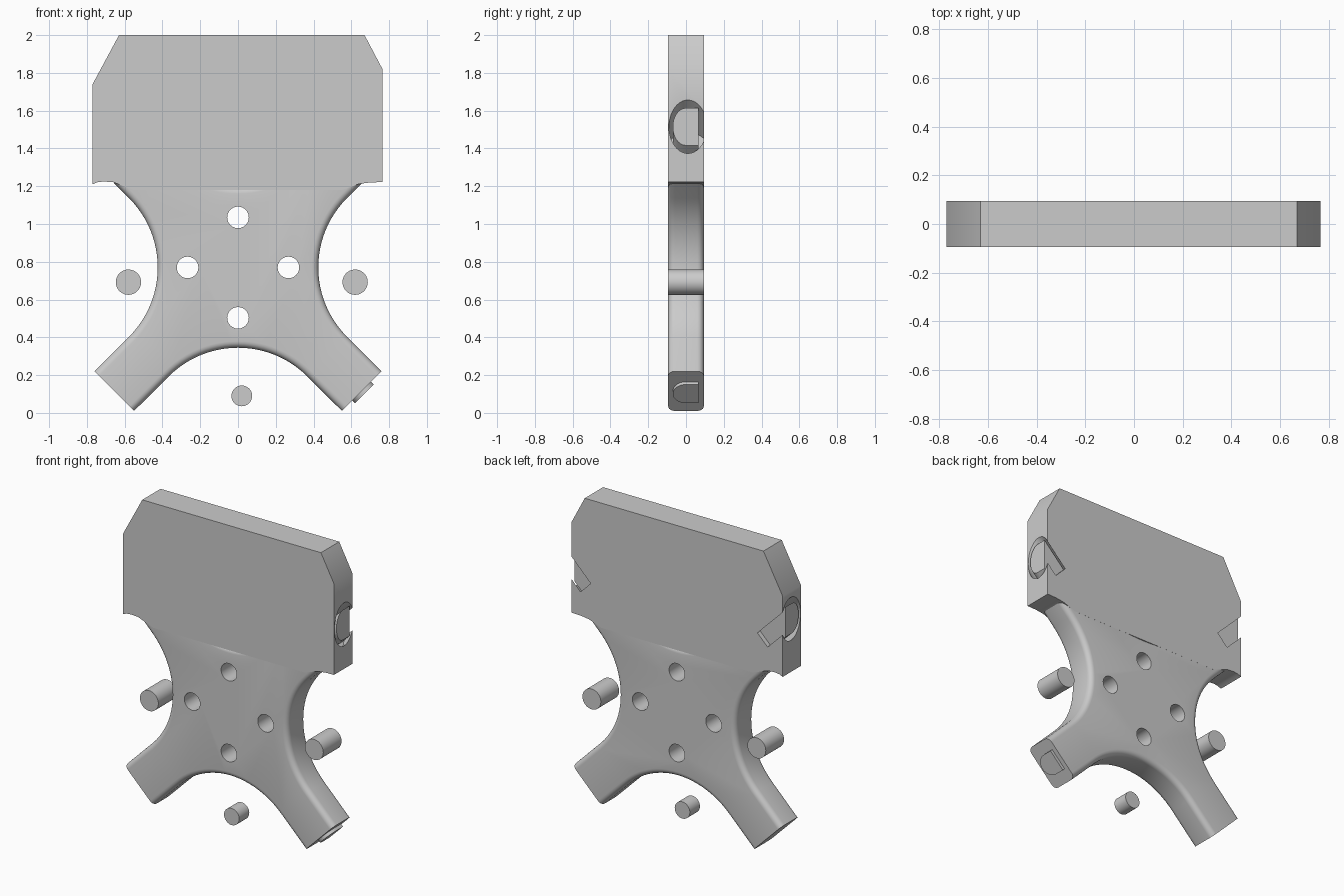
import bpy, bmesh
from math import sin, cos, pi, radians
from mathutils import Vector

if "Cube" in bpy.data.objects:
    bpy.data.objects.remove(bpy.data.objects["Cube"])

HUB = Vector((0, 0, 0.77))       # centre of the cross-shaped plate
T = 0.095                        # half thickness


def prism(name, pts, lo, hi, origin=(0, 0, 0), u=(1, 0, 0), v=(0, 0, 1), w=(0, 1, 0),
          rounded=None, radius=0.035):
    """Extrude a profile (u, v) along w; optionally round the rim edges picked by rounded(i)."""
    o, u, v, w = (Vector(a) for a in (origin, u, v, w))
    bm = bmesh.new()
    n = len(pts)
    rings = [[bm.verts.new(o + a * u + b * v + h * w) for a, b in pts] for h in (lo, hi)]
    for r in rings:
        bm.faces.new(r)
    for i in range(n):
        j = (i + 1) % n
        bm.faces.new((rings[0][i], rings[0][j], rings[1][j], rings[1][i]))
    bmesh.ops.recalc_face_normals(bm, faces=bm.faces[:])
    if rounded:
        rim = [bm.edges.get((r[i], r[(i + 1) % n])) for r in rings for i in range(n) if rounded(i)]
        bmesh.ops.bevel(bm, geom=rim, offset=radius, segments=5, profile=0.5, affect='EDGES')
    me = bpy.data.meshes.new(name)
    bm.to_mesh(me)
    bm.free()
    ob = bpy.data.objects.new(name, me)
    bpy.context.collection.objects.link(ob)
    return ob


def circle(r, x=0, z=0, n=40):
    return [(x + r * cos(2 * pi * i / n), z + r * sin(2 * pi * i / n)) for i in range(n)]


def cut(ob, cutter):
    m = ob.modifiers.new("cut", 'BOOLEAN')
    m.operation, m.solver, m.object = 'DIFFERENCE', 'EXACT', cutter
    activate(ob)
    bpy.ops.object.modifier_apply(modifier=m.name)
    bpy.data.objects.remove(cutter)


def activate(ob):
    bpy.ops.object.select_all(action='DESELECT')
    ob.select_set(True)
    bpy.context.view_layer.objects.active = ob


def ray(deg):
    return Vector((cos(radians(deg)), sin(radians(deg))))


# Cross plate: four concave arcs joining four diagonal arms, rounded along the sides
R, REACH, HALF, SEG = 0.519, 0.944, 0.148, 24
outline = []
for a in (0, 90, 180, 270):
    def arm(d):
        return 0.926 if sin(radians(d)) < 0 else 0.80
    outline.append(ray(a - 45) * arm(a - 45) + ray(a + 45) * HALF)
    for i in range(SEG + 1):
        outline.append(ray(a) * REACH + ray(a + 225 - 90 * i / SEG) * R)
    outline.append(ray(a + 45) * arm(a + 45) + ray(a - 45) * HALF)
per = SEG + 3
plate = prism("cross_plate", outline, -T + 0.0004, T - 0.0004, HUB,
              rounded=lambda i: i % per != per - 1)

# Four mounting holes
for x, z in ((0, 1.035), (0, 0.503), (-0.267, 0.77), (0.267, 0.77)):
    cut(plate, prism("hole_cutter", circle(0.057, x, z), -0.3, 0.3))

# Upper block with chamfered shoulders
block = prism("upper_block", [
    (-0.77, 1.21), (-0.745, 1.221), (-0.71, 1.225), (-0.66, 1.221), (-0.55, 1.18),
    (0.55, 1.18), (0.64, 1.212), (0.70, 1.22), (0.765, 1.222),
    (0.765, 1.82), (0.67, 2.0), (-0.63, 2.0), (-0.77, 1.74)], -T, T)

# D-shaped peg section: round toward the front, flat toward the back
D = [(0.07, 0.065), (-0.07, 0.065)] + [
    (-0.07 * cos(pi * i / 16), -0.07 * sin(pi * i / 16)) for i in range(17)]

# Diagonal sockets in both block sides, each leaving a peg standing inside
for s in (-1, 1):
    k = 0.5 ** 0.5
    axes = dict(u=(k, 0, -s * k), v=(0, 1, 0), w=(s * k, 0, k))
    socket = prism("socket_cutter", circle(0.1), 0.91, 1.25, (0.02, 0.01, 0.77), **axes)
    cut(socket, prism("peg_core", D, 0.85, 1.4, (0.02, 0, 0.77), **axes))
    cut(block, socket)

# Peg showing at the end of the lower right arm
k = 0.5 ** 0.5
peg = prism("arm_peg", D, 0.85, 0.946, HUB, u=(k, 0, k), v=(0, 1, 0), w=(k, 0, -k))

# Loose round pins between the arms
pins = [prism(name, circle(r, x, z), -T, end) for name, x, z, r, end in (
    ("left_pin", -0.58, 0.692, 0.067, T),
    ("right_pin", 0.62, 0.692, 0.067, T),
    ("lower_pin", 0.02, 0.09, 0.055, 0.01))]

for ob in [plate, block, peg] + pins:
    activate(ob)
    bpy.ops.object.shade_smooth_by_angle(angle=radians(30))
